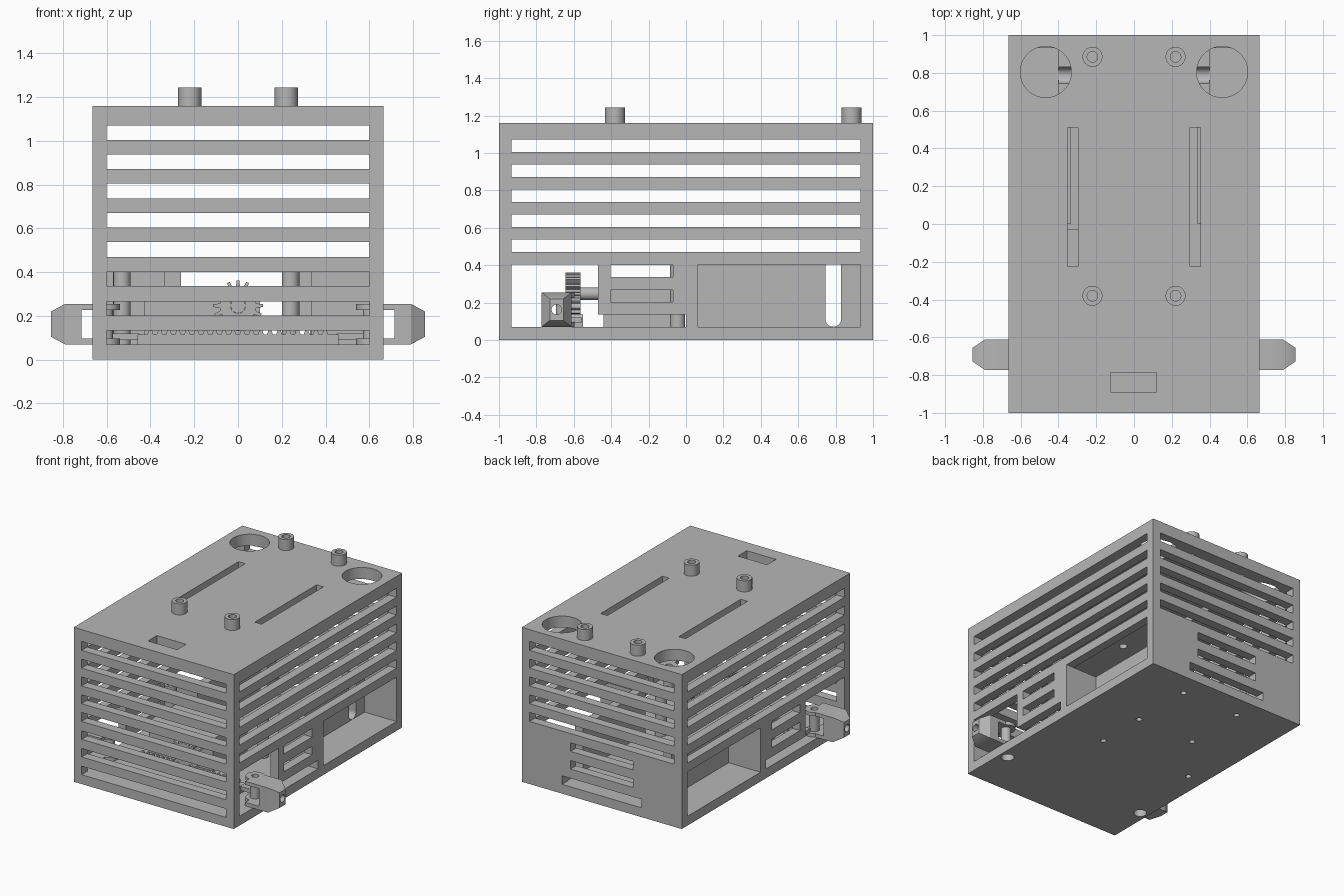
import bpy, bmesh, math
from mathutils import Matrix, Vector

old = bpy.data.objects.get("Cube")
if old:
    bpy.data.objects.remove(old, do_unlink=True)

grey = bpy.data.materials.new("plain_grey")
grey.use_nodes = True
grey.diffuse_color = (0.47, 0.47, 0.47, 1)
grey.node_tree.nodes["Principled BSDF"].inputs["Base Color"].default_value = (0.47, 0.47, 0.47, 1)


def add_box(bm, x, y, z):
    """Box given as (min, max) on each axis."""
    size = Vector((x[1] - x[0], y[1] - y[0], z[1] - z[0]))
    mid = Vector((sum(x), sum(y), sum(z))) / 2
    bmesh.ops.create_cube(bm, size=1, matrix=Matrix.Translation(mid) @ Matrix.Diagonal(size).to_4x4())


def add_cyl(bm, centre, r, depth, axis="Z", sides=40, r_end=None):
    turn = {"Z": Matrix(), "X": Matrix.Rotation(math.pi / 2, 4, "Y"),
            "Y": Matrix.Rotation(-math.pi / 2, 4, "X")}[axis]
    bmesh.ops.create_cone(bm, cap_ends=True, segments=sides, radius1=r,
                          radius2=r if r_end is None else r_end, depth=depth,
                          matrix=Matrix.Translation(centre) @ turn)


def add_prism(bm, points, y0, y1):
    """Extrude an x-z outline along y."""
    face = bm.faces.new([bm.verts.new((px, y0, pz)) for px, pz in points])
    moved = bmesh.ops.extrude_face_region(bm, geom=[face])["geom"]
    bmesh.ops.translate(bm, vec=(0, y1 - y0, 0),
                        verts=[v for v in moved if isinstance(v, bmesh.types.BMVert)])
    bmesh.ops.recalc_face_normals(bm, faces=bm.faces)


def make(name, bm):
    mesh = bpy.data.meshes.new(name)
    bm.to_mesh(mesh)
    bm.free()
    ob = bpy.data.objects.new(name, mesh)
    bpy.context.collection.objects.link(ob)
    mesh.materials.append(grey)
    return ob


def modify(ob, kind, cutter=None):
    """Boolean with a cutter, then bake the result and drop the cutter."""
    mod = ob.modifiers.new("step", "BOOLEAN")
    mod.operation, mod.solver, mod.use_self, mod.object = kind, "EXACT", True, cutter
    cutter.hide_render = True
    bpy.context.view_layer.update()
    graph = bpy.context.evaluated_depsgraph_get()
    mesh = bpy.data.meshes.new_from_object(ob.evaluated_get(graph))
    ob.modifiers.clear()
    ob.data = mesh
    mesh.materials.clear()
    mesh.materials.append(grey)
    bpy.data.objects.remove(cutter, do_unlink=True)


def smooth(ob):
    bpy.ops.object.select_all(action="DESELECT")
    ob.select_set(True)
    bpy.context.view_layer.objects.active = ob
    bpy.ops.object.shade_smooth_by_angle(angle=math.radians(30))


W, L, H = 0.665, 1.0, 1.16
MIRROR = (-1, 1)
upper = [0.47 + 0.1335 * i for i in range(5)]
lower = [0.07, 0.203, 0.336]
slot = 0.067

# case: hollow shell
bm = bmesh.new()
add_box(bm, (-W, W), (-L, L), (0, H))
case = make("case", bm)
bm = bmesh.new()
add_box(bm, (-0.6, 0.6), (-0.932, 0.932), (0.07, 1.075))
modify(case, "DIFFERENCE", make("hollow", bm))

# vent slots and side openings
bm = bmesh.new()
for z in upper:
    add_box(bm, (-0.6, 0.6), (-1.1, 1.1), (z, z + slot))
for z in lower:
    add_box(bm, (-0.6, 0.6), (-1.1, -0.9), (z, z + slot - 0.003))
for z, half in zip(lower, (0.33, 0.26, 0.26)):
    add_box(bm, (-half, half), (0.9, 1.1), (z, z + slot - 0.003))
modify(case, "DIFFERENCE", make("front_back_slots", bm))
bm = bmesh.new()
for z in upper:
    add_box(bm, (-0.8, 0.8), (-0.932, 0.932), (z, z + slot))
for z in lower[1:]:
    add_box(bm, (-0.8, 0.8), (-0.405, -0.07), (z, z + slot - 0.003))
add_box(bm, (-0.8, 0.8), (-0.48, 0), (0.07, 0.135))
add_box(bm, (-0.8, 0.8), (-0.932, -0.47), (0.07, 0.403))
add_box(bm, (-0.8, 0.8), (0.065, 0.932), (0.07, 0.403))
modify(case, "DIFFERENCE", make("side_openings", bm))

# top and floor holes
bm = bmesh.new()
add_box(bm, (-0.125, 0.118), (-0.89, -0.785), (1, 1.3))
for s in MIRROR:
    add_box(bm, (s * 0.325 - 0.028, s * 0.325 + 0.028), (-0.225, 0.51), (1, 1.3))
    add_cyl(bm, (s * 0.467, 0.805, 1.12), 0.135, 0.3, sides=64)
    for y in (-0.38, 0.885):
        add_cyl(bm, (s * 0.22, y, 1.12), 0.028, 0.3)
    for y in (0.34, 0.82):
        add_cyl(bm, (s * 0.24, y, 0.03), 0.02, 0.2, sides=24)
    add_cyl(bm, (s * 0.6, -0.65, 0.03), 0.045, 0.2, sides=24)
for x in (-0.53, 0.24):
    add_cyl(bm, (x, -0.045, 0.03), 0.02, 0.2, sides=24)
modify(case, "DIFFERENCE", make("plate_holes", bm))
smooth(case)


def tube(name, centre, r, r_in, depth):
    bm = bmesh.new()
    add_cyl(bm, centre, r, depth)
    ob = make(name, bm)
    bm = bmesh.new()
    add_cyl(bm, centre, r_in, depth * 1.2)
    modify(ob, "DIFFERENCE", make("bore", bm))
    smooth(ob)


# top bosses and inner posts
for s, side in zip(MIRROR, ("right", "left")):
    for y, end in ((-0.38, "front"), (0.885, "back")):
        tube(f"boss_{end}_{side}", (s * 0.22, y, 1.2), 0.053, 0.028, 0.086)
for x, side in ((-0.53, "right"), (0.24, "left")):
    tube(f"inner_post_{side}", (x, -0.045, 0.235), 0.04, 0.02, 0.335)

# side pockets with a rounded cable notch, open on top
for s, side in zip(MIRROR, ("right", "left")):
    bm = bmesh.new()
    add_box(bm, sorted((s * 0.335, s * 0.4)), (0, 0.96), (0.06, 0.403))
    wall = make(f"pocket_wall_{side}", bm)
    bm = bmesh.new()
    add_box(bm, sorted((s * 0.3, s * 0.45)), (0.745, 0.83), (0.113, 0.5))
    add_cyl(bm, (s * 0.375, 0.7875, 0.113), 0.0425, 0.15, "X")
    modify(wall, "DIFFERENCE", make("notch", bm))
    smooth(wall)
    bm = bmesh.new()
    add_box(bm, sorted((s * 0.395, s * 0.63)), (0, 0.065), (0.06, 0.403))
    make(f"pocket_front_{side}", bm)

# motor block
bm = bmesh.new()
add_box(bm, (-0.43, 0.1), (-0.44, -0.03), (0.07, 0.31))
make("motor_block", bm)

# pinion gear
teeth, gear_z = 16, 0.247
outline = []
for i in range(teeth):
    for step, r in ((-0.3, 0.083), (-0.14, 0.115), (0.14, 0.115), (0.3, 0.083)):
        a = math.pi / 2 + 2 * math.pi * (i + step) / teeth
        outline.append((r * math.cos(a), gear_z + r * math.sin(a)))
bm = bmesh.new()
add_prism(bm, outline, -0.645, -0.565)
gear = make("pinion_gear", bm)
bm = bmesh.new()
add_cyl(bm, (0, -0.605, gear_z), 0.035, 0.2, "Y")
modify(gear, "DIFFERENCE", make("gear_bore", bm))
bm = bmesh.new()
add_cyl(bm, (0, -0.52, gear_z), 0.034, 0.24, "Y")
smooth(make("motor_shaft", bm))

# toothed rack
n, pitch = 20, 0.042
outline = [(0.46, 0.07), (-0.46, 0.07), (-0.46, 0.115)]
for i in range(n):
    x = (i - n / 2) * pitch
    outline += [(x + 0.006, 0.115), (x + 0.014, 0.136), (x + 0.026, 0.136), (x + 0.034, 0.115)]
outline.append((0.46, 0.115))
bm = bmesh.new()
add_prism(bm, outline, -0.63, -0.55)
make("rack", bm)

# gripper arms: forked link, pivot pin and tapered tip
for s, side in zip(MIRROR, ("right", "left")):
    bm = bmesh.new()
    add_box(bm, sorted((s * 0.45, s * 0.6)), (-0.62, -0.56), (0.09, 0.12))
    make(f"rack_link_{side}", bm)
    for z, level in ((0.07, "lower"), (0.228, "upper")):
        bm = bmesh.new()
        add_box(bm, sorted((s * 0.6, s * 0.73)), (-0.772, -0.612), (z, z + 0.027))
        fork = make(f"fork_{level}_{side}", bm)
        bm = bmesh.new()
        add_cyl(bm, (s * 0.605, -0.66, z + 0.0135), 0.065, 0.027)
        modify(fork, "UNION", make("fork_end", bm))
        bm = bmesh.new()
        add_cyl(bm, (s * 0.605, -0.66, z), 0.025, 0.2, sides=24)
        modify(fork, "DIFFERENCE", make("fork_bore", bm))
        smooth(fork)
    tube(f"pivot_pin_{side}", (s * 0.605, -0.66, 0.163), 0.035, 0.02, 0.14)
    bm = bmesh.new()
    add_box(bm, sorted((s * 0.715, s * 0.79)), (-0.772, -0.612), (0.07, 0.255))
    cap = max(bm.faces, key=lambda f: s * f.calc_center_median().x)
    new = bmesh.ops.extrude_discrete_faces(bm, faces=[cap])["faces"][0]
    for v in new.verts:
        v.co.x = s * 0.855
        v.co.y = -0.692 + (v.co.y + 0.692) * 0.45
        v.co.z = 0.1625 + (v.co.z - 0.1625) * 0.62
    bmesh.ops.recalc_face_normals(bm, faces=bm.faces)
    tip = make(f"arm_tip_{side}", bm)
    bm = bmesh.new()
    add_cyl(bm, (s * 0.8, -0.692, 0.1625), 0.027, 0.3, "X", 24)
    modify(tip, "DIFFERENCE", make("tip_bore", bm))
    smooth(tip)
